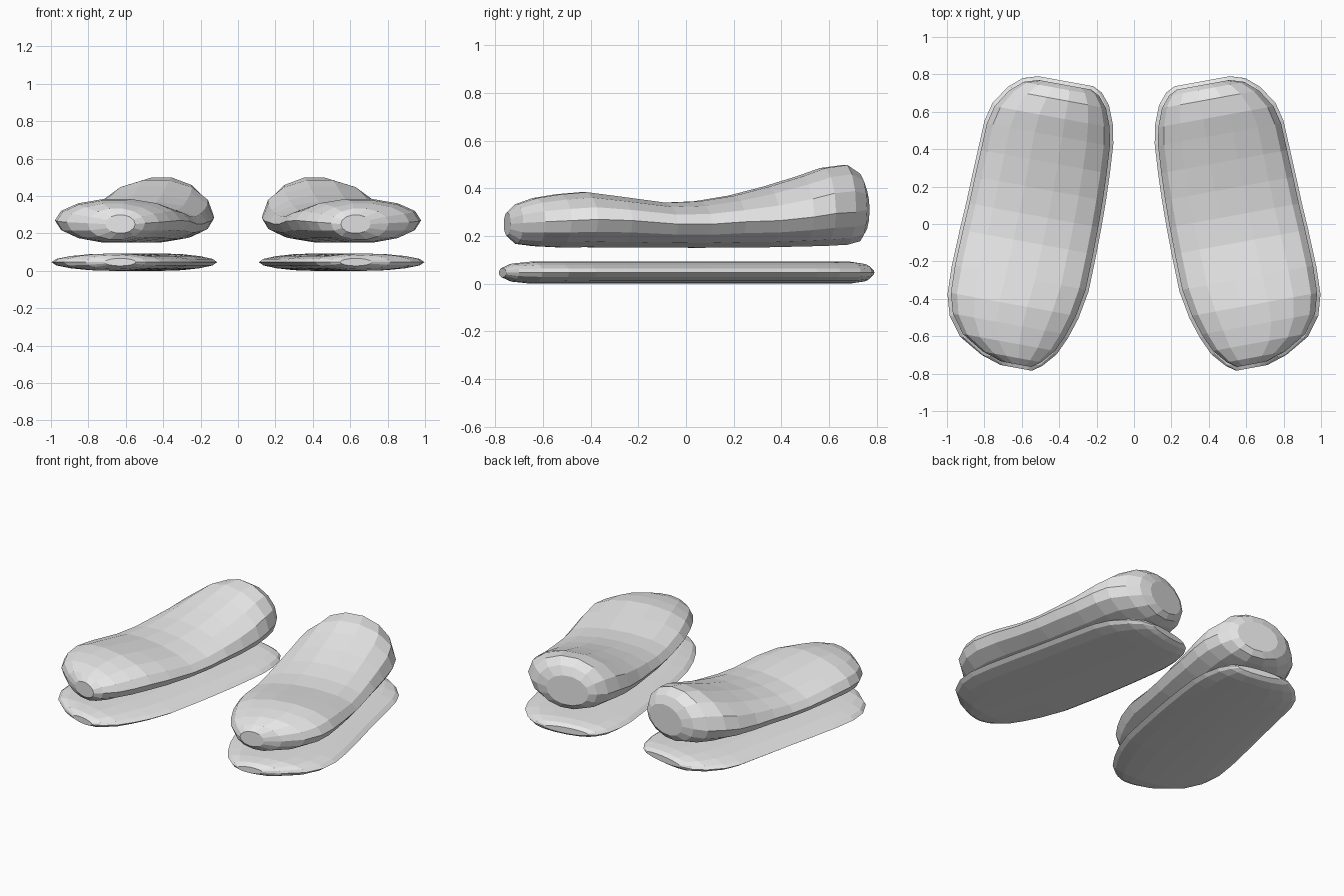
import bpy, bmesh
from math import cos, sin, pi, radians

if "Cube" in bpy.data.objects:
    bpy.data.objects.remove(bpy.data.objects["Cube"])

grey = bpy.data.materials.new("light_grey")
grey.use_nodes = True
GREY = (0.8, 0.8, 0.8, 1)
grey.diffuse_color = GREY
grey.node_tree.nodes["Principled BSDF"].inputs["Base Color"].default_value = GREY

# Foot outline from toe to heel: length position, inner edge, outer edge
OUTLINE = [
    (-.77, -.15, .02), (-.735, -.20, .13), (-.66, -.265, .26), (-.56, -.31, .335),
    (-.45, -.345, .367), (-.3, -.372, .372), (-.1, -.377, .365), (.05, -.378, .357),
    (.2, -.376, .352), (.35, -.37, .346), (.5, -.36, .34), (.6, -.34, .315),
    (.7, -.30, .25), (.76, -.25, .18), (.785, -.2, .10)]

# Upper heights at the same stations: bottom, widest level, top
UPPER = [
    (.20, .25, .30), (.165, .255, .335), (.155, .26, .362), (.15, .265, .378),
    (.15, .27, .387), (.15, .265, .368), (.15, .25, .342), (.148, .25, .348),
    (.15, .26, .372), (.15, .265, .41), (.153, .28, .455), (.155, .295, .49),
    (.16, .30, .503), (.175, .31, .465), (.21, .31, .41)]

# Sole is a thin lens, thinner at both tips
MID = .0465
HALF = [.02, .038] + [MID] * (len(OUTLINE) - 4) + [.038, .02]
SOLE = [(MID - h, MID, MID + h) for h in HALF]

TURN = radians(10.4)
CENTRE = .555


def loft(name, heights, scale_u, scale_v, side, segments):
    """Skin elliptical sections along the turned foot axis."""
    bm = bmesh.new()
    rings = []
    for (v, inner, outer), (low, mid, high) in zip(OUTLINE, heights):
        ring = []
        for i in range(segments):
            a = 2 * pi * i / segments
            u = ((inner + outer) / 2 + (outer - inner) / 2 * cos(a)) * scale_u
            z = mid + sin(a) * (high - mid if sin(a) > 0 else mid - low)
            w = v * scale_v
            x = CENTRE + u * cos(TURN) - w * sin(TURN)
            y = u * sin(TURN) + w * cos(TURN)
            ring.append(bm.verts.new((side * x, y, z)))
        rings.append(ring)
    for a, b in zip(rings, rings[1:]):
        for i in range(segments):
            j = (i + 1) % segments
            bm.faces.new((a[i], a[j], b[j], b[i]))
    bm.faces.new(rings[0])
    bm.faces.new(rings[-1])
    bmesh.ops.recalc_face_normals(bm, faces=bm.faces)
    mesh = bpy.data.meshes.new(name)
    bm.to_mesh(mesh)
    bm.free()
    mesh.materials.append(grey)
    bpy.context.collection.objects.link(bpy.data.objects.new(name, mesh))


# A floating upper above a separate sole, mirrored for each foot
for label, side in (("left", 1), ("right", -1)):
    loft(label + "_upper", UPPER, .955, .975, side, 14)
    loft(label + "_sole", SOLE, 1, 1, side, 16)
